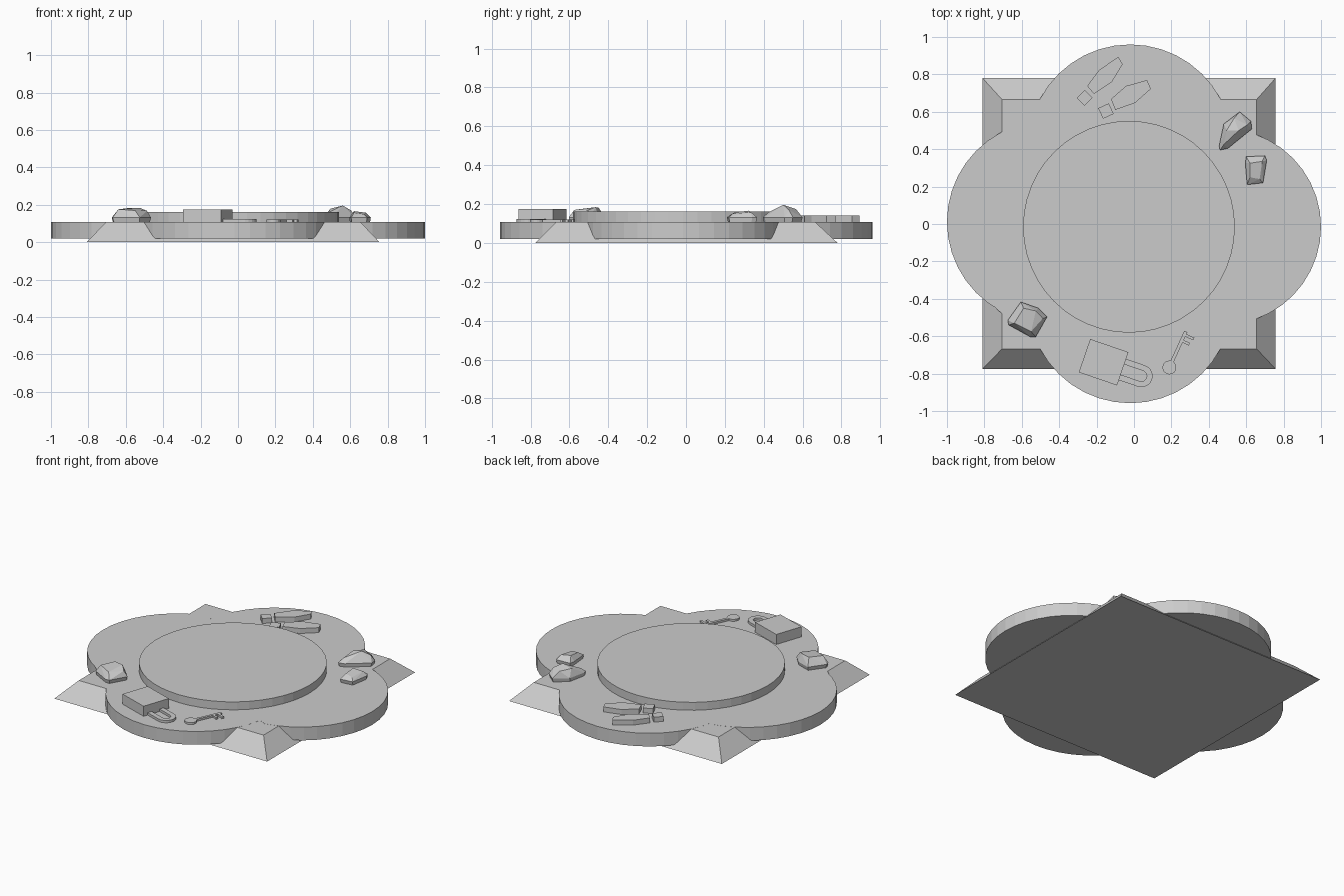
import bpy, bmesh
from math import sin, cos, pi, radians
from mathutils import Vector

if "Cube" in bpy.data.objects:
    bpy.data.objects.remove(bpy.data.objects["Cube"])

TOP = 0.108  # height of the slab's upper face


def finish(name, bm):
    bmesh.ops.recalc_face_normals(bm, faces=bm.faces[:])
    me = bpy.data.meshes.new(name)
    bm.to_mesh(me)
    bm.free()
    ob = bpy.data.objects.new(name, me)
    bpy.context.collection.objects.link(ob)
    return ob


def prism(name, outline, z0, z1):
    """Extrude a flat outline between two heights."""
    bm = bmesh.new()
    face = bm.faces.new([bm.verts.new((x, y, z0)) for x, y in outline])
    ext = bmesh.ops.extrude_face_region(bm, geom=[face])['geom']
    for v in ext:
        if isinstance(v, bmesh.types.BMVert):
            v.co.z = z1
    return finish(name, bm)


def arc(cx, cy, r, a0, a1, n):
    return [(cx + r * cos(radians(a0 + (a1 - a0) * i / n)),
             cy + r * sin(radians(a0 + (a1 - a0) * i / n))) for i in range(n + 1)]


def place(points, origin, direction):
    """Map local (along, across) points onto a rotated frame."""
    u = Vector(direction).normalized()
    v = Vector((-u.y, u.x))
    return [tuple(Vector(origin) + u * a + v * b) for a, b in points]


def rock(name, outline, tops):
    """Faceted stone: hull of a tapered foot, a waist and a few top points."""
    cx = sum(p[0] for p in outline) / len(outline)
    cy = sum(p[1] for p in outline) / len(outline)
    bm = bmesh.new()
    for x, y in outline:
        bm.verts.new((x, y, TOP + 0.024))
        bm.verts.new((cx + (x - cx) * 0.93, cy + (y - cy) * 0.93, TOP - 0.003))
    for p in tops:
        bm.verts.new(p)
    res = bmesh.ops.convex_hull(bm, input=bm.verts[:])
    loose = {g for g in res['geom_interior'] if isinstance(g, bmesh.types.BMVert)}
    bmesh.ops.delete(bm, geom=list(loose), context='VERTS')
    bmesh.ops.dissolve_limit(bm, angle_limit=radians(6), verts=bm.verts[:], edges=bm.edges[:])
    finish(name, bm)


# square sloped base
bm = bmesh.new()
rings = []
for x0, x1, y0, y1, z in ((-0.81, 0.757, -0.775, 0.78, 0.0),
                          (-0.705, 0.655, -0.667, 0.665, TOP - 0.0005)):
    rings.append([bm.verts.new((x, y, z)) for x, y in ((x0, y0), (x1, y0), (x1, y1), (x0, y1))])
bm.faces.new(rings[0])
bm.faces.new(rings[1])
for i in range(4):
    j = (i + 1) % 4
    bm.faces.new((rings[0][i], rings[0][j], rings[1][j], rings[1][i]))
finish("sloped_base", bm)

# four-lobed slab
lobes = ((0.476, -0.015, 0.524, 0), (-0.02, 0.414, 0.546, 90),
         (-0.46, 0.012, 0.54, 180), (-0.02, -0.412, 0.546, 270))
outline = []
for cx, cy, r, a in lobes:
    outline += arc(cx, cy, r, a - 80, a + 80, 18)
prism("lobed_slab", outline, 0.02, TOP)

# round raised platform
prism("round_platform", arc(-0.027, -0.015, 0.566, 0, 352.5, 47), 0.1, 0.161)

# exclamation-shaped plates, each a tapered bar and a square dot
prism("mark_bar_1", [(-0.085, 0.893), (-0.06, 0.855), (-0.118, 0.76),
                     (-0.214, 0.695), (-0.25, 0.738), (-0.187, 0.823)], TOP - 0.002, 0.141)
prism("mark_dot_1", arc(-0.264, 0.674, 0.042, 0, 270, 3), TOP - 0.002, 0.141)
prism("mark_bar_2", [(-0.123, 0.668), (-0.10, 0.61), (0.005, 0.647),
                     (0.09, 0.722), (0.07, 0.77), (-0.043, 0.738)], TOP - 0.002, 0.141)
prism("mark_dot_2", arc(-0.15, 0.604, 0.044, 70, 340, 3), TOP - 0.002, 0.141)

# padlock: block body and flat U shackle
lock_at, lock_dir = (-0.1625, -0.739), (0.946, -0.325)
prism("padlock_body", place([(-0.108, -0.094), (0.108, -0.094), (0.108, 0.094), (-0.108, 0.094)],
                            lock_at, lock_dir), TOP - 0.002, 0.175)
shackle = ([(0.1, -0.064)] + arc(0.215, -0.004, 0.06, -90, 90, 10) + [(0.1, 0.056), (0.1, 0.025)]
           + arc(0.215, -0.004, 0.029, 90, -90, 10) + [(0.1, -0.033)])
prism("padlock_shackle", place(shackle, lock_at, lock_dir), TOP - 0.002, 0.124)

# key: round bow, shaft and two teeth
key_at, key_dir = (0.189, -0.767), (0.417, 0.909)
prism("key_bow", [(key_at[0] + x, key_at[1] + y) for x, y in arc(0, 0, 0.037, 0, 337.5, 15)],
      TOP - 0.002, 0.121)
shaft = [(0.03, -0.009), (0.15, -0.009), (0.15, -0.045), (0.165, -0.045), (0.165, -0.009),
         (0.185, -0.009), (0.185, -0.055), (0.2, -0.055), (0.2, -0.009), (0.212, -0.009),
         (0.212, 0.009), (0.03, 0.009)]
prism("key_shaft", place(shaft, key_at, key_dir), TOP - 0.002, 0.121)

# loose stones
rock("stone_large",
     [(0.565, 0.6), (0.625, 0.55), (0.63, 0.508), (0.503, 0.405), (0.46, 0.395),
      (0.455, 0.417), (0.48, 0.535)],
     [(0.535, 0.565, 0.175), (0.495, 0.5, 0.18), (0.56, 0.5, 0.196),
      (0.605, 0.53, 0.17), (0.48, 0.425, 0.158)])
rock("stone_small",
     [(0.6, 0.36), (0.7, 0.365), (0.71, 0.34), (0.69, 0.22), (0.605, 0.21), (0.595, 0.325)],
     [(0.62, 0.325, 0.166), (0.685, 0.335, 0.158), (0.672, 0.24, 0.15), (0.62, 0.25, 0.158)])
rock("stone_front",
     [(-0.605, -0.417), (-0.51, -0.45), (-0.465, -0.497), (-0.525, -0.603),
      (-0.555, -0.603), (-0.67, -0.54), (-0.675, -0.515)],
     [(-0.59, -0.45, 0.182), (-0.525, -0.465, 0.184), (-0.487, -0.505, 0.168),
      (-0.55, -0.575, 0.17), (-0.64, -0.53, 0.176)])
